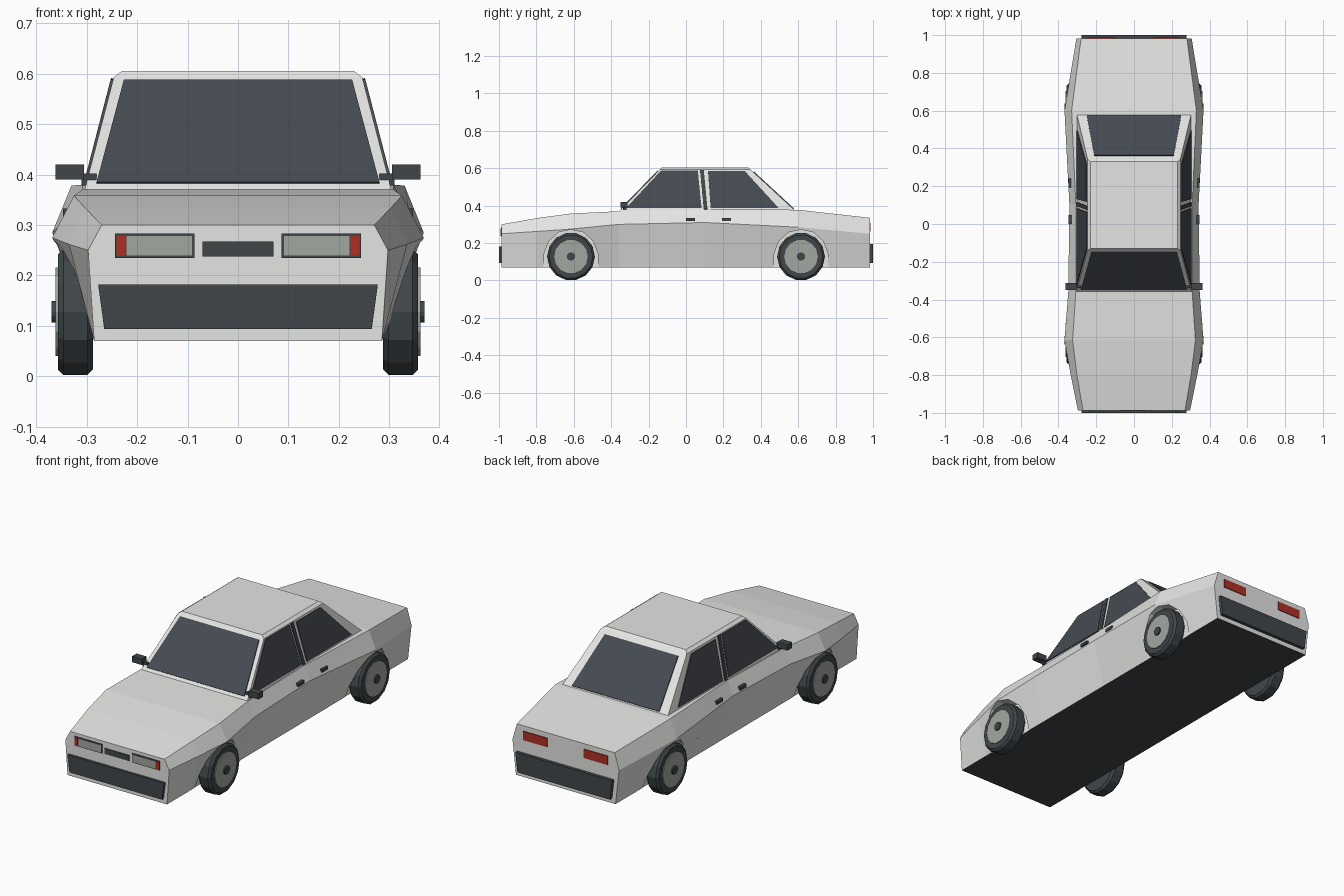
import bpy, bmesh, math
from mathutils import Vector, Matrix

cube = bpy.data.objects.get("Cube")
if cube:
    bpy.data.objects.remove(cube, do_unlink=True)


def material(name, rgb):
    m = bpy.data.materials.new(name)
    m.use_nodes = True
    m.diffuse_color = (*rgb, 1)
    m.node_tree.nodes["Principled BSDF"].inputs["Base Color"].default_value = (*rgb, 1)
    return m


PAINT = material("pale paint", (0.78, 0.78, 0.77))
GLASS = material("dark glass", (0.06, 0.07, 0.085))
TRIM = material("dark trim", (0.052, 0.062, 0.068))
LENS = material("grey lens", (0.36, 0.39, 0.35))
RED = material("red lamp", (0.42, 0.03, 0.018))


def finish(name, bm, *mats):
    bmesh.ops.recalc_face_normals(bm, faces=bm.faces[:])
    mesh = bpy.data.meshes.new(name)
    bm.to_mesh(mesh)
    bm.free()
    obj = bpy.data.objects.new(name, mesh)
    bpy.context.collection.objects.link(obj)
    for m in mats:
        mesh.materials.append(m)
    return obj


def loft(rings):
    """Join equal rings of points and close both ends."""
    bm = bmesh.new()
    rows = [[bm.verts.new(p) for p in ring] for ring in rings]
    for a, b in zip(rows, rows[1:]):
        for i in range(len(a)):
            j = (i + 1) % len(a)
            bm.faces.new((a[i], a[j], b[j], b[i]))
    bm.faces.new(rows[0])
    bm.faces.new(rows[-1])
    return bm


def plate(name, points, mat, out=0.005, sink=0.003):
    """Thin panel lying on a surface, raised away from the car's middle."""
    pts = [Vector(p) for p in points]
    n = (pts[1] - pts[0]).cross(pts[2] - pts[0]).normalized()
    if n.dot(sum(pts, Vector()) / len(pts) - Vector((0, pts[0].y * 0.5, 0.3))) < 0:
        n.negate()
    return finish(name, loft([[p - n * sink for p in pts], [p + n * out for p in pts]]), mat)


def box(name, x, y, z, mat):
    ring = lambda h: [(x[0], y[0], h), (x[1], y[0], h), (x[1], y[1], h), (x[0], y[1], h)]
    return finish(name, loft([ring(z[0]), ring(z[1])]), mat)


def disc(name, center, radius, depth, mat, bevel=0):
    bm = bmesh.new()
    bmesh.ops.create_cone(bm, cap_ends=True, segments=14, radius1=radius, radius2=radius, depth=depth)
    if bevel:
        rims = [e for e in bm.edges if any(len(f.verts) > 4 for f in e.link_faces)]
        bmesh.ops.bevel(bm, geom=rims, offset=bevel, segments=1, affect='EDGES')
    bm.transform(Matrix.Translation(center) @ Matrix.Rotation(math.pi / 2, 4, 'Y'))
    return finish(name, bm, mat)


SIDES = (("left", 1), ("right", -1))
ENDS = (("front", -1), ("rear", 1))
SILL, FLOOR, AXLE = 0.285, 0.07, 0.615

# Lower body: y, waist half width, waist height, shoulder half width, shoulder height
sections = [(-0.987, 0.297, 0.25, 0.27, 0.30), (-0.80, 0.335, 0.262, 0.302, 0.333),
            (-0.615, 0.368, 0.275, 0.325, 0.358), (-0.36, 0.348, 0.30, 0.308, 0.37),
            (0.10, 0.342, 0.31, 0.308, 0.38), (0.60, 0.368, 0.285, 0.33, 0.378),
            (0.983, 0.305, 0.25, 0.28, 0.335)]
rings = []
for y, wm, zm, wt, zt in sections:
    half = [(SILL, FLOOR), (wm, zm), (wt, zt)]
    rings.append([(x, y, z) for x, z in half] + [(-x, y, z) for x, z in reversed(half)])
body = finish("body_shell", loft(rings), PAINT, TRIM)
for f in body.data.polygons:
    f.material_index = 1 if f.normal.z < -0.95 else 0

# Wheel arches cut out of the flanks
arch = [(-0.147, 0.0), (-0.145, 0.14), (-0.118, 0.21), (-0.065, 0.258)]
arch += [(0.0, 0.272)] + [(-u, v) for u, v in reversed(arch)]
for side, s in SIDES:
    for end, e in ENDS:
        cutter = finish("arch_cutter", loft([[(s * x, e * AXLE + u, v) for u, v in arch]
                                             for x in (SILL - 0.002, 0.5)]), PAINT)
        cutter.hide_render = True
        mod = body.modifiers.new("arch", 'BOOLEAN')
        mod.operation, mod.object, mod.solver = 'DIFFERENCE', cutter, 'EXACT'
        bpy.context.view_layer.objects.active = body
        bpy.ops.object.modifier_apply(modifier=mod.name)
        bpy.data.objects.remove(cutter, do_unlink=True)

# Cabin: half width, front y, rear y, height
BASE, RAIL, TOP = (0.305, -0.362, 0.592, 0.365), (0.246, -0.14, 0.345, 0.593), (0.23, -0.13, 0.33, 0.605)
finish("cabin", loft([[(w, f, z), (w, r, z), (-w, r, z), (-w, f, z)]
                      for w, f, r, z in (BASE, RAIL, TOP)]), PAINT)


def on_cabin(i, z):
    """Cabin half width (0), front y (1) or rear y (2) at height z."""
    return BASE[i] + (RAIL[i] - BASE[i]) * (z - BASE[3]) / (RAIL[3] - BASE[3])


# Windscreen and rear window
for name, i, low, high in (("windscreen", 1, (0.28, 0.382), (0.226, 0.585)),
                           ("rear_window", 2, (0.25, 0.382), (0.21, 0.578))):
    plate(name, [(s * w, on_cabin(i, z), z) for (w, z), s in
                 ((low, -1), (low, 1), (high, 1), (high, -1))], GLASS)

# Side glass and the dark pillar strip between the doors
side_panels = {
    "front_side_window": (GLASS, [(-0.32, 0.387), (0.083, 0.387), (0.063, 0.588), (-0.132, 0.588)]),
    "door_pillar_strip": (TRIM, [(0.095, 0.38), (0.115, 0.38), (0.095, 0.59), (0.075, 0.59)]),
    "rear_side_window": (GLASS, [(0.132, 0.387), (0.495, 0.387), (0.315, 0.583), (0.118, 0.583)]),
}
for side, s in SIDES:
    for name, (mat, pts) in side_panels.items():
        plate(f"{side}_{name}", [(s * on_cabin(0, z), y, z) for y, z in pts], mat)

    # Mirrors and door handles
    box(f"{side}_mirror", (s * 0.305, s * 0.362), (-0.35, -0.312), (0.39, 0.42), TRIM)
    box(f"{side}_mirror_stem", (s * 0.28, s * 0.31), (-0.338, -0.318), (0.378, 0.402), TRIM)
    for end, y in (("front", 0.0), ("rear", 0.193)):
        box(f"{side}_{end}_handle", (s * 0.325, s * 0.347), (y, y + 0.048), (0.317, 0.333), TRIM)

    # Wheels
    for end, e in ENDS:
        for part, x, r, d, mat, bev in (("tyre", 0.322, 0.128, 0.07, TRIM, 0.011),
                                        ("wheel_disc", 0.346, 0.09, 0.032, LENS, 0),
                                        ("hub", 0.355, 0.022, 0.028, TRIM, 0)):
            disc(f"{side}_{end}_{part}", (s * x, e * AXLE, 0.128), r, d, mat, bev)


def end_panel(name, y, x0, x1, z0, z1, mat, out=0.004):
    plate(name, [(x0, y, z0), (x1, y, z0), (x1, y, z1), (x0, y, z1)], mat, out)


# Lamps and grille
front, rear = sections[0][0], sections[-1][0]
end_panel("grille_bar", front, -0.07, 0.07, 0.238, 0.267, TRIM)
for side, s in SIDES:
    end_panel(f"{side}_lamp_frame", front, s * 0.086, s * 0.244, 0.235, 0.283, TRIM, 0.003)
    end_panel(f"{side}_headlamp", front, s * 0.091, s * 0.221, 0.24, 0.278, LENS, 0.005)
    end_panel(f"{side}_front_marker", front, s * 0.223, s * 0.241, 0.24, 0.278, RED, 0.005)
    end_panel(f"{side}_tail_lamp", rear, s * 0.105, s * 0.243, 0.262, 0.308, RED)

# Bumpers, tapering towards the bottom
for end, y, tip, top in (("front", front, -1.0, 0.182), ("rear", rear, 1.0, 0.195)):
    shape = [(-0.265, 0.094), (0.265, 0.094), (0.277, top), (-0.277, top)]
    finish(f"{end}_bumper", loft([[(x, d, z) for x, z in shape] for d in (y * 0.99, tip)]), TRIM)
